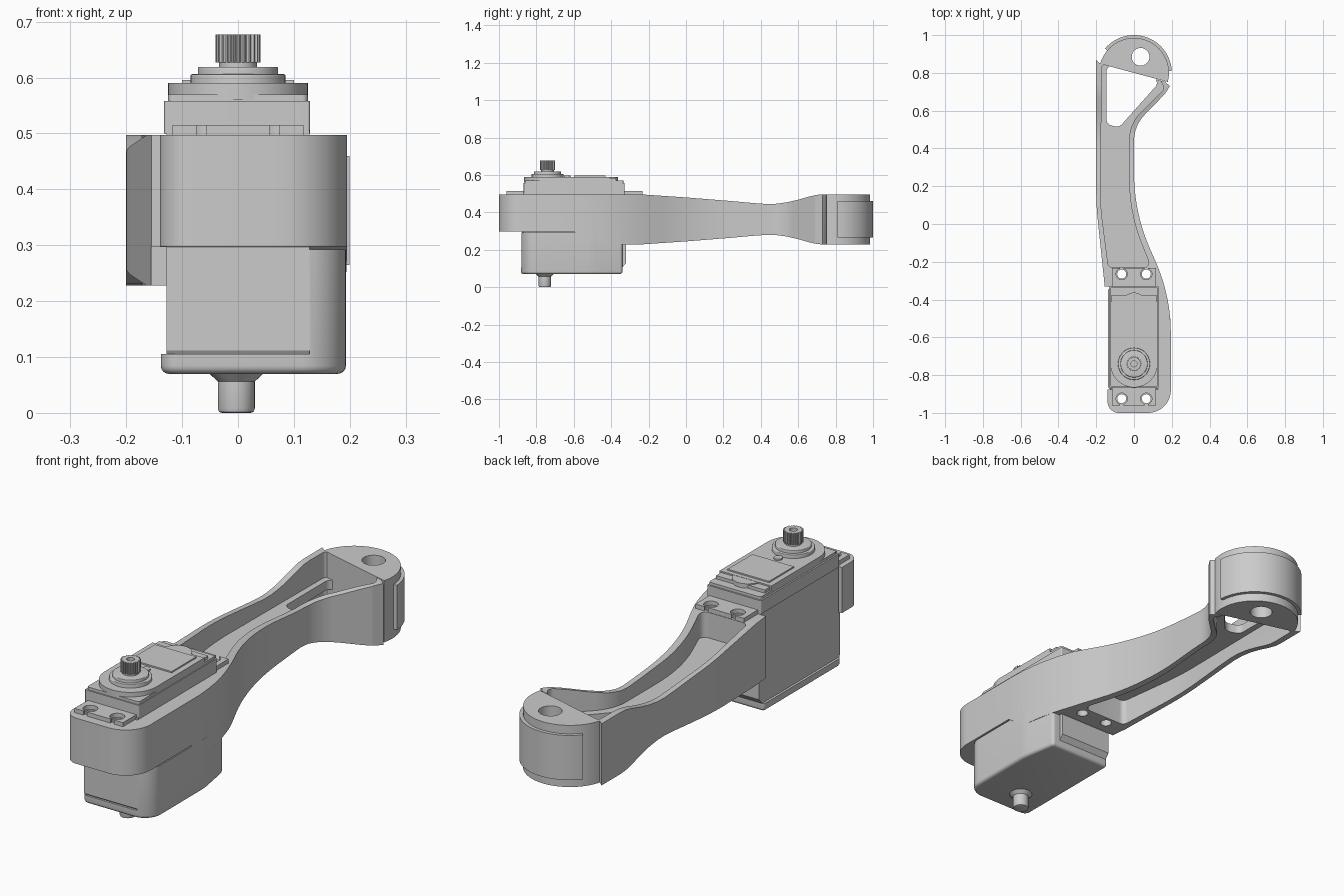
import bpy, bmesh
from math import sin, cos, tan, radians, pi
from mathutils import Vector

if "Cube" in bpy.data.objects:
    bpy.data.objects.remove(bpy.data.objects["Cube"])


def prism(name, pts, lo, hi, axis='z', bevel_lo=0, bevel_hi=0):
    """Extrude a closed 2D outline along z, or a (y, z) outline along x."""
    bm = bmesh.new()
    place = (lambda a, b, c: (a, b, c)) if axis == 'z' else (lambda a, b, c: (c, a, b))
    low = [bm.verts.new(place(a, b, lo)) for a, b in pts]
    high = [bm.verts.new(place(a, b, hi)) for a, b in pts]
    n = len(pts)
    caps = [bm.faces.new(low), bm.faces.new(high)]
    for i in range(n):
        j = (i + 1) % n
        bm.faces.new((low[i], low[j], high[j], high[i]))
    bmesh.ops.recalc_face_normals(bm, faces=bm.faces)
    rims = [list(c.edges) for c in caps]
    for rim, width in zip(rims, (bevel_lo, bevel_hi)):
        if width:
            bmesh.ops.bevel(bm, geom=rim, offset=width, segments=4,
                            profile=0.5, affect='EDGES', clamp_overlap=True)
    mesh = bpy.data.meshes.new(name)
    bm.to_mesh(mesh)
    bm.free()
    ob = bpy.data.objects.new(name, mesh)
    bpy.context.collection.objects.link(ob)
    return ob


def rounded(corners):
    """Outline from (x, y, fillet radius) corners."""
    out = []
    n = len(corners)
    for i, (x, y, r) in enumerate(corners):
        p = Vector((x, y))
        if r == 0:
            out.append((x, y))
            continue
        a = (Vector(corners[i - 1][:2]) - p).normalized()
        b = (Vector(corners[(i + 1) % n][:2]) - p).normalized()
        inner = a.angle(b)
        centre = p + (a + b).normalized() * (r / sin(inner / 2))
        t = r / tan(inner / 2)
        v0, v1 = p + a * t - centre, p + b * t - centre
        sweep = v0.angle(v1)
        for k in range(11):
            s = k / 10
            v = (v0 * sin((1 - s) * sweep) + v1 * sin(s * sweep)) / sin(sweep)
            out.append(tuple(centre + v))
    return out


def rect(x0, x1, y0, y1, r=0):
    return rounded([(x0, y0, r), (x1, y0, r), (x1, y1, r), (x0, y1, r)])


def arc(cx, cy, r, a0, a1, n=40):
    return [(cx + r * cos(radians(a0 + (a1 - a0) * k / n)),
             cy + r * sin(radians(a0 + (a1 - a0) * k / n))) for k in range(n + 1)]


def disc(cx, cy, r, n=48):
    return arc(cx, cy, r, 0, 360, n)[:-1]


def boolean(ob, op, *tools):
    for tool in tools:
        m = ob.modifiers.new(op, 'BOOLEAN')
        m.operation, m.object, m.solver = op, tool, 'EXACT'
        bpy.context.view_layer.objects.active = ob
        bpy.ops.object.modifier_apply(modifier=m.name)
        bpy.data.objects.remove(tool)


# Bracket arm: top outline, with the waist trimmed off above and below
arm = prism("bracket_arm", rounded([
    (-0.14, -1, .06), (0.195, -1, .12), (0.195, -0.38, .95), (0, 0.06, 1.0),
    (0, 0.52, .2), (0.165, 0.69, .03), (0.19, 0.73, 0), (0.165, 0.752, 0),
    (-0.18, 0.85, 0), (-0.2, 0.868, 0), (-0.2, 0.1, 1.5), (-0.155, -0.33, 0),
    (-0.14, -0.33, 0)]), 0.1, 0.6)
waist = [(-.25, .497), (0, .48), (.25, .46), (.36, .450), (.43, .445), (.48, .446),
         (.54, .454), (.60, .468), (.66, .485), (.70, .494), (.74, .497), (1.1, .497)]
above = [(-1.1, .497)] + waist + [(1.1, .8), (-1.1, .8)]
below = [(-1.1, .298), (-.6, .298), (-.5, .228)] + [(y, .725 - z) for y, z in waist]
boolean(arm, 'DIFFERENCE',
        prism("trim_above", above, -.5, .5, 'x'),
        prism("trim_below", below + [(1.1, -.1), (-1.1, -.1)], -.5, .5, 'x'))

# Channels above and below the web, and the triangular window
channel = rounded([
    (-0.135, -0.23, .025), (0.09, -0.23, .025), (-0.025, 0.06, .9), (-0.025, 0.53, .2),
    (0.162, 0.717, .025), (0.135, 0.768, .01), (-0.17, 0.852, .02), (-0.178, 0.1, 1.3)])
window = rounded([(-0.145, 0.848, .03), (-0.145, 0.53, .03),
                  (-0.08, 0.51, .04), (0.145, 0.762, .03)])
boolean(arm, 'DIFFERENCE',
        prism("top_channel", channel, .385, .7),
        prism("bottom_channel", channel, 0, .345),
        prism("window_cut", window, .2, .6))

# Lower shell round the motor, then the pocket for the motor
boolean(arm, 'UNION', prism("lower_shell", rounded([
    (-0.138, -0.882, .03), (0.193, -0.882, .08), (0.193, -0.5, .3),
    (0.165, -0.34, .015), (-0.138, -0.34, .015)]), .07, .292, bevel_lo=.014))
boolean(arm, 'DIFFERENCE',
        prism("pocket_low", rect(-.3, .128, -.95, -.326), .105, .297),
        prism("pocket_high", rect(-.3, .128, -.875, -.33), .25, .7))
screws = [(x, y) for x in (-.065, .065) for y in (-.925, -.265)]
for x, y in screws:
    boolean(arm, 'DIFFERENCE', prism("screw_cut", disc(x, y, .024, 24), .1, .7))

# Round head with pivot hole, and the raised grip pad on its rim
head = prism("arm_head", arc(0, .8, .185, -15, 165), .228, .497)
boolean(head, 'DIFFERENCE', prism("pivot_cut", disc(.035, .885, .047), .1, .7))
prism("head_pad", arc(0, .8, .2, 3, 140) + arc(0, .8, .18, 140, 3), .265, .46)

# Motor case
side_case = [(-.87, .1), (-.345, .1), (-.322, .128), (-.322, .225), (-.33, .235),
             (-.33, .3), (-.33, .505), (-.87, .505), (-.87, .3), (-.878, .297), (-.878, .112)]
prism("motor_case", side_case, -.128, .1275, 'x')
prism("motor_upper_case", rect(-.132, .129, -.868, -.328, .005), .5, .558)
prism("motor_top_cap", rect(-.125, .125, -.862, -.335, .01), .55, .57)
gear_y = -.74
prism("gear_cover", arc(0, gear_y, .125, 180, 360) + [(.125, -.41), (-.125, -.41)], .56, .59)
prism("cover_step", rect(-.118, .118, -.415, -.375), .56, .584)
prism("cover_boss", arc(0, -.425, .062, 0, 180, 24), .56, .589)
prism("cover_panel", rect(-.1, .1, -.6, -.43), .585, .596)
prism("panel_stud", disc(.0, -.635, .018, 24), .585, .596)

# Mounting tabs with slotted screw holes
for name, y0, y1, hole_y, out in (("front_tab", -.96, -.865, -.925, -1),
                                  ("rear_tab", -.332, -.232, -.265, 1)):
    tab = prism(name, rect(-.117, .117, y0, y1), .49, .515)
    for x in (-.065, .065):
        ends = sorted((hole_y, hole_y + .1 * out))
        boolean(tab, 'DIFFERENCE',
                prism("hole_cut", disc(x, hole_y, .03, 32), .4, .6),
                prism("slot_cut", rect(x - .009, x + .009, *ends), .4, .6))

# Output collar, shaft and splined tip
prism("output_collar", disc(0, gear_y, .085), .58, .606, bevel_hi=.003)
prism("output_ring", disc(0, gear_y, .072), .6, .619, bevel_hi=.003)
prism("output_shaft", disc(0, gear_y, .034), .61, .635)
teeth = 24
tooth_pts = []
for k in range(teeth * 4):
    a, r = 2 * pi * k / (teeth * 4), .040 if k % 4 < 2 else .035
    tooth_pts.append((r * cos(a), gear_y + r * sin(a)))
spline = prism("output_spline", tooth_pts, .627, .677)
boolean(spline, 'DIFFERENCE', prism("bore_cut", disc(0, gear_y, .016, 24), .64, .7))

# Lower pivot pin with flared base
pin = [(0, 0), (.026, 0), (.031, .002), (.033, .008), (.033, .056), (.05, .072), (0, .072)]
bm = bmesh.new()
vs = [bm.verts.new((r, gear_y - .015, z)) for r, z in pin]
es = [bm.edges.new(e) for e in zip(vs, vs[1:])]
for v in vs:
    v.co.x -= .003
bmesh.ops.spin(bm, geom=vs + es, cent=(-.003, gear_y - .015, 0), axis=(0, 0, 1),
               angle=2 * pi, steps=40)
bmesh.ops.remove_doubles(bm, verts=bm.verts, dist=1e-5)
bmesh.ops.recalc_face_normals(bm, faces=bm.faces)
mesh = bpy.data.meshes.new("pivot_pin")
bm.to_mesh(mesh)
bm.free()
bpy.context.collection.objects.link(bpy.data.objects.new("pivot_pin", mesh))

# Smooth the curves, keep the edges crisp
for ob in bpy.data.objects:
    ob.select_set(True)
    bpy.context.view_layer.objects.active = ob
bpy.ops.object.shade_smooth_by_angle(angle=radians(28))
